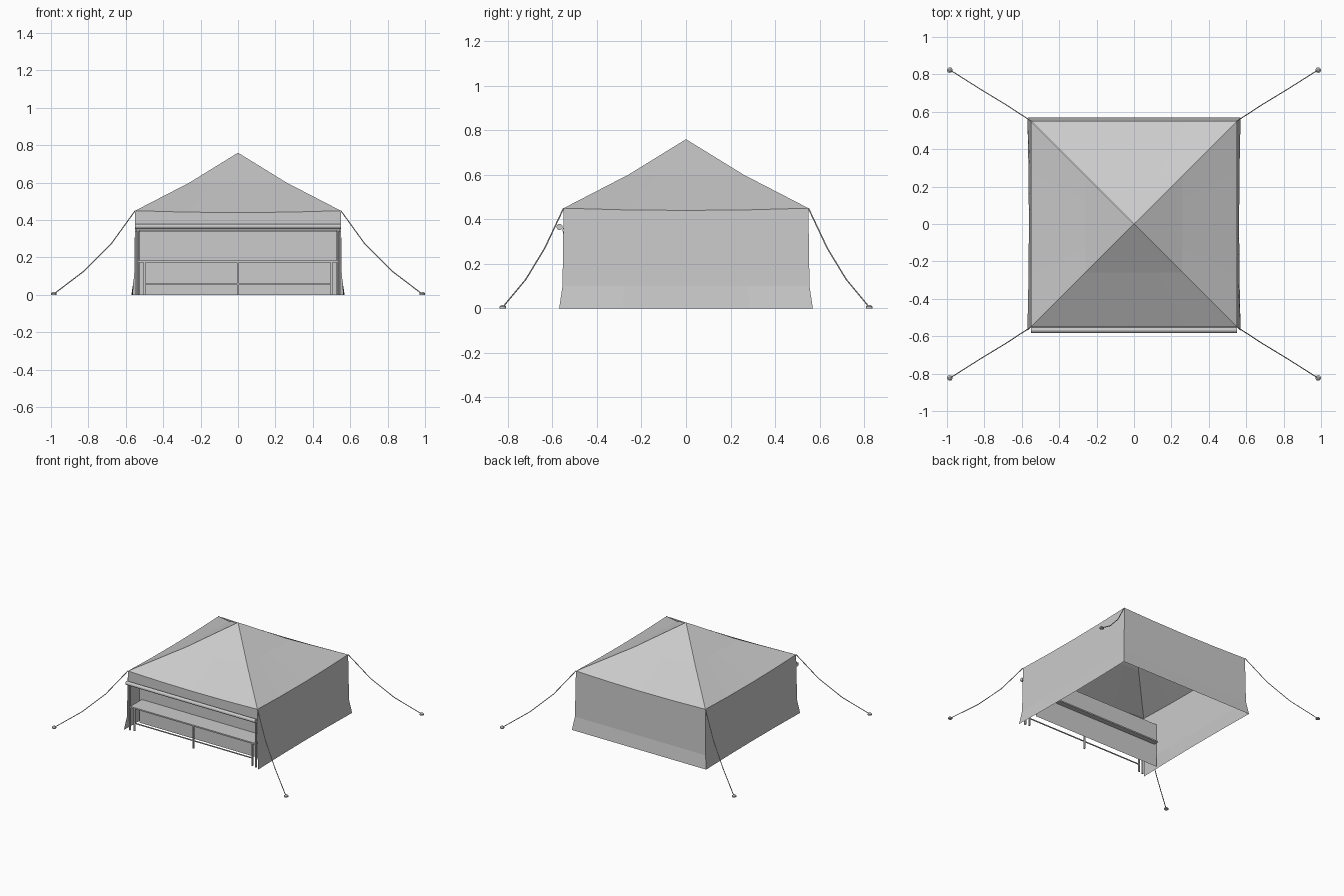
import bpy, bmesh, math
from mathutils import Vector, Matrix

cube = bpy.data.objects.get("Cube")
if cube:
    bpy.data.objects.remove(cube, do_unlink=True)

grey = bpy.data.materials.new("canvas_grey")
grey.use_nodes = True
COL = (0.6, 0.6, 0.6, 1)
grey.diffuse_color = COL
grey.node_tree.nodes["Principled BSDF"].inputs["Base Color"].default_value = COL

HALF, EAVE, SAG = 0.55, 0.45, 0.01
STEPS = [-1, -0.5, 0, 0.5, 1]


def finish(name, bm):
    mesh = bpy.data.meshes.new(name)
    bm.to_mesh(mesh)
    bm.free()
    mesh.materials.append(grey)
    obj = bpy.data.objects.new(name, mesh)
    bpy.context.collection.objects.link(obj)
    return obj


def sheet(name, rows, turn=0):
    """Skin a grid of points, turned about the z axis by quarter turns."""
    bm = bmesh.new()
    spin = Matrix.Rotation(turn * math.pi / 2, 3, "Z")
    grid = [[bm.verts.new(spin @ Vector(p)) for p in row] for row in rows]
    for low, high in zip(grid, grid[1:]):
        for i in range(len(low) - 1):
            bm.faces.new((low[i], low[i + 1], high[i + 1], high[i]))
    bmesh.ops.remove_doubles(bm, verts=bm.verts, dist=1e-5)
    return finish(name, bm)


def box(name, lo, hi):
    bm = bmesh.new()
    bmesh.ops.create_cube(bm, size=1)
    lo, hi = Vector(lo), Vector(hi)
    for v in bm.verts:
        v.co = (lo + hi) / 2 + v.co * (hi - lo)
    return finish(name, bm)


def rod(name, a, b, r, r2=None, sides=8):
    bm = bmesh.new()
    a, b = Vector(a), Vector(b)
    d = b - a
    m = Matrix.Translation((a + b) / 2) @ d.to_track_quat("Z", "Y").to_matrix().to_4x4()
    bmesh.ops.create_cone(bm, cap_ends=True, segments=sides, radius1=r,
                          radius2=r if r2 is None else r2, depth=d.length, matrix=m)
    return finish(name, bm)


def hang(t):
    return EAVE - SAG * (1 - t * t)


# Roof: four panels with a slight kink and sagging eaves
for k in range(4):
    rows = [[(t * HALF, -HALF, hang(t)) for t in STEPS],
            [(t * 0.26, -0.26, 0.60) for t in STEPS],
            [(0, 0, 0.76) for t in STEPS]]
    sheet(f"roof_panel_{k}", rows, k)

# Walls on three sides, flared at the ground
for turn, name in ((1, "left_wall"), (2, "back_wall"), (3, "right_wall")):
    rows = []
    for d, z in ((0.57, 0), (0.555, 0.1), (HALF, None)):
        pinch = 0.008 if z == 0 and turn != 2 else 0
        rows.append([(t * d, -d + pinch * (1 - t * t), hang(t) if z is None else z)
                     for t in STEPS])
    sheet(name, rows, turn)

# Front valance, rolled curtain and the rail beneath it
sheet("front_valance", [[(t * HALF, -HALF, 0.365) for t in STEPS],
                        [(t * HALF, -HALF, hang(t)) for t in STEPS]])
rod("rolled_curtain", (-HALF, -0.568, 0.366), (HALF, -0.568, 0.366), 0.014, sides=12)
box("front_rail", (-0.545, -0.556, 0.345), (0.545, -0.544, 0.357))

# Inner screen behind the counter
sheet("counter_screen", [[(t * 0.55, -0.41, z) for t in (-1, 1)] for z in (0, 0.34)])

# Counter with legs and a stretcher
box("counter_top", (-0.53, -0.55, 0.173), (0.53, -0.37, 0.183))
for x in (-0.5, 0, 0.5):
    box("counter_leg", (x - 0.005, -0.545, 0), (x + 0.005, -0.535, 0.175))
box("counter_stretcher", (-0.5, -0.543, 0.055), (0.5, -0.537, 0.062))

# Corner details
for sx in (-1, 1):
    rod("front_post", (sx * 0.535, -0.545, 0), (sx * 0.535, -0.545, 0.36), 0.008)
    for sy in (-1, 1):
        path = [(0.55, 0.55, 0.45), (0.68, 0.635, 0.27), (0.82, 0.72, 0.13), (0.983, 0.823, 0.006)]
        pts = [Vector((sx * x, sy * y, z)) for x, y, z in path]
        for a, b in zip(pts, pts[1:]):
            rod("guy_rope", a, b, 0.003, sides=6)
        x, y = sx * 0.985, sy * 0.823
        rod("peg_base", (x, y, 0), (x, y, 0.008), 0.015, sides=12)
        rod("peg_head", (x, y, 0.008), (x, y, 0.016), 0.015, 0.006, sides=12)
